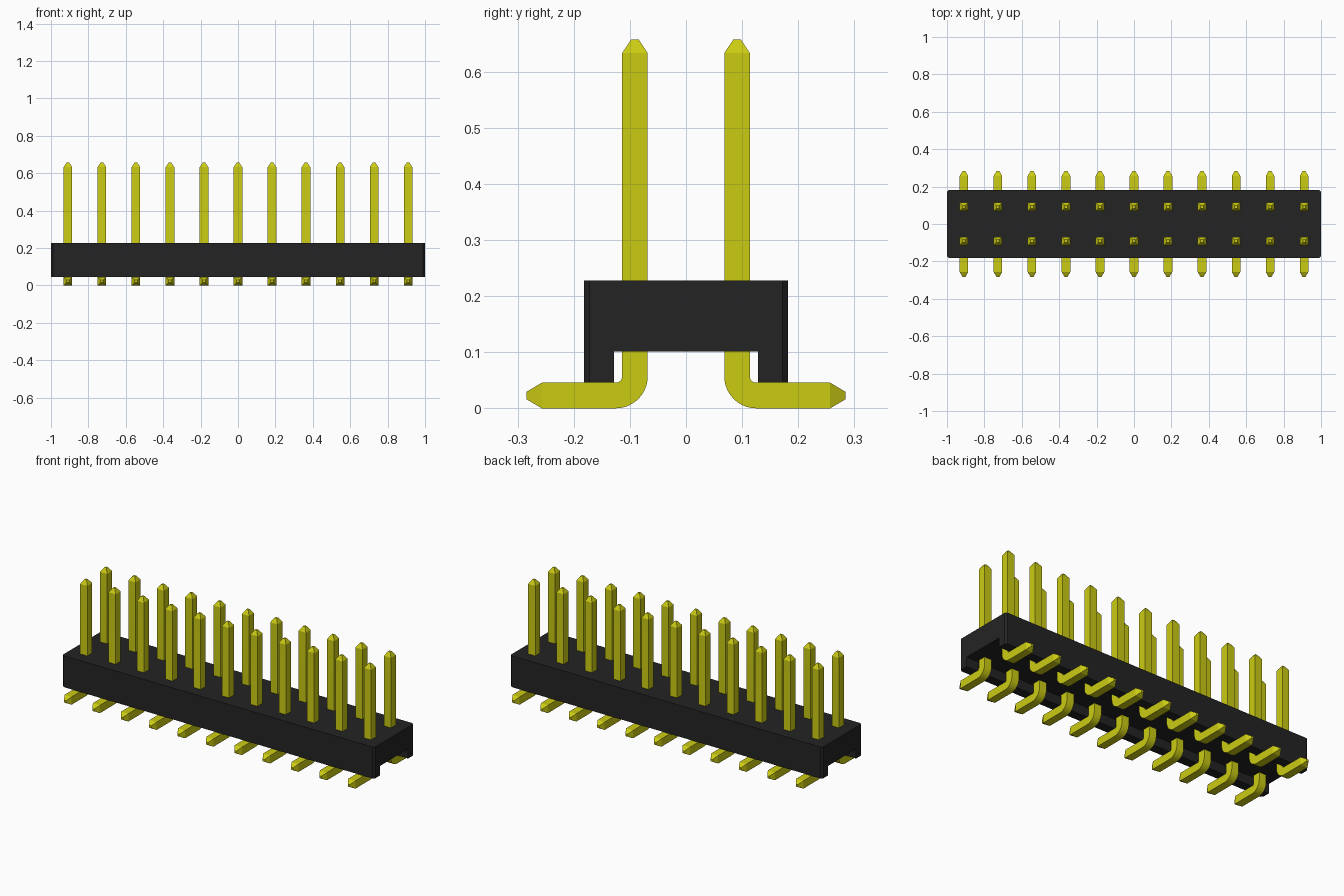
import bpy, bmesh, math

cube = bpy.data.objects.get("Cube")
if cube:
    bpy.data.objects.remove(cube, do_unlink=True)


def material(name, rgb, metallic=0.0):
    m = bpy.data.materials.new(name)
    m.use_nodes = True
    m.diffuse_color = (*rgb, 1)
    bsdf = m.node_tree.nodes["Principled BSDF"]
    bsdf.inputs["Base Color"].default_value = (*rgb, 1)
    return m


def make_object(name, bm, mat):
    bmesh.ops.recalc_face_normals(bm, faces=bm.faces)
    me = bpy.data.meshes.new(name)
    bm.to_mesh(me)
    bm.free()
    me.materials.append(mat)
    ob = bpy.data.objects.new(name, me)
    bpy.context.collection.objects.link(ob)
    return ob


black = material("black plastic", (0.0175, 0.0175, 0.0175))
gold = material("yellow metal", (0.6, 0.6, 0.007))

# Housing: channel profile (y, z) extruded along x, outer upright corners chamfered
W, TOP, CEIL, LEG, INNER = 0.182, 0.228, 0.101, 0.046, 0.128
profile = [(-W, LEG), (-INNER, LEG), (-INNER, CEIL), (INNER, CEIL),
           (INNER, LEG), (W, LEG), (W, TOP), (-W, TOP)]
bm = bmesh.new()
face = bm.faces.new([bm.verts.new((-1, y, z)) for y, z in profile])
ext = bmesh.ops.extrude_face_region(bm, geom=[face])
bmesh.ops.translate(bm, vec=(2, 0, 0),
                    verts=[v for v in ext["geom"] if isinstance(v, bmesh.types.BMVert)])
bmesh.ops.recalc_face_normals(bm, faces=bm.faces)
corners = [e for e in bm.edges
           if all(abs(abs(v.co.y) - W) < 1e-4 for v in e.verts)
           and abs(e.verts[0].co.z - e.verts[1].co.z) > 0.1]
bmesh.ops.bevel(bm, geom=corners, offset=0.01, segments=1, affect='EDGES')
make_object("housing", bm, black)

# Pin: square section swept down the post, round the bend and out along the foot
H, PITCH, COUNT, ROW = 0.0228, 2 / 11, 11, 0.091
TIP, R, STEPS = 0.0068, 0.0342, 10
cy, cz = ROW + R, H + R
path = [(ROW, 0.657, 0, TIP), (ROW, 0.633, 0, H)]
for i in range(STEPS + 1):
    a = math.pi / 2 * i / STEPS
    path.append((cy - R * math.cos(a), cz - R * math.sin(a), a, H))
path += [(0.257, H, math.pi / 2, H), (0.284, H, math.pi / 2, TIP)]

bm = bmesh.new()
rings = []
x0 = -PITCH * (COUNT - 1) / 2
for y, z, a, h in path:
    ny, nz = math.cos(a) * h, math.sin(a) * h
    rings.append([bm.verts.new((x0 + sx * h, y + s * ny, z + s * nz))
                  for sx, s in ((-1, -1), (1, -1), (1, 1), (-1, 1))])
for r, q in zip(rings, rings[1:]):
    for i in range(4):
        j = (i + 1) % 4
        bm.faces.new((r[i], r[j], q[j], q[i]))
bm.faces.new(rings[0])
bm.faces.new(rings[-1])
pins = make_object("pins", bm, gold)

# Smooth only the bend
bpy.ops.object.select_all(action='DESELECT')
pins.select_set(True)
bpy.context.view_layer.objects.active = pins
bpy.ops.object.shade_smooth_by_angle(angle=math.radians(20))

# Repeat along x and mirror to the other row
arr = pins.modifiers.new("row", 'ARRAY')
arr.count = COUNT
arr.use_relative_offset = False
arr.use_constant_offset = True
arr.constant_offset_displace = (PITCH, 0, 0)
mir = pins.modifiers.new("second row", 'MIRROR')
mir.use_axis = (False, True, False)
mir.use_mirror_merge = False
